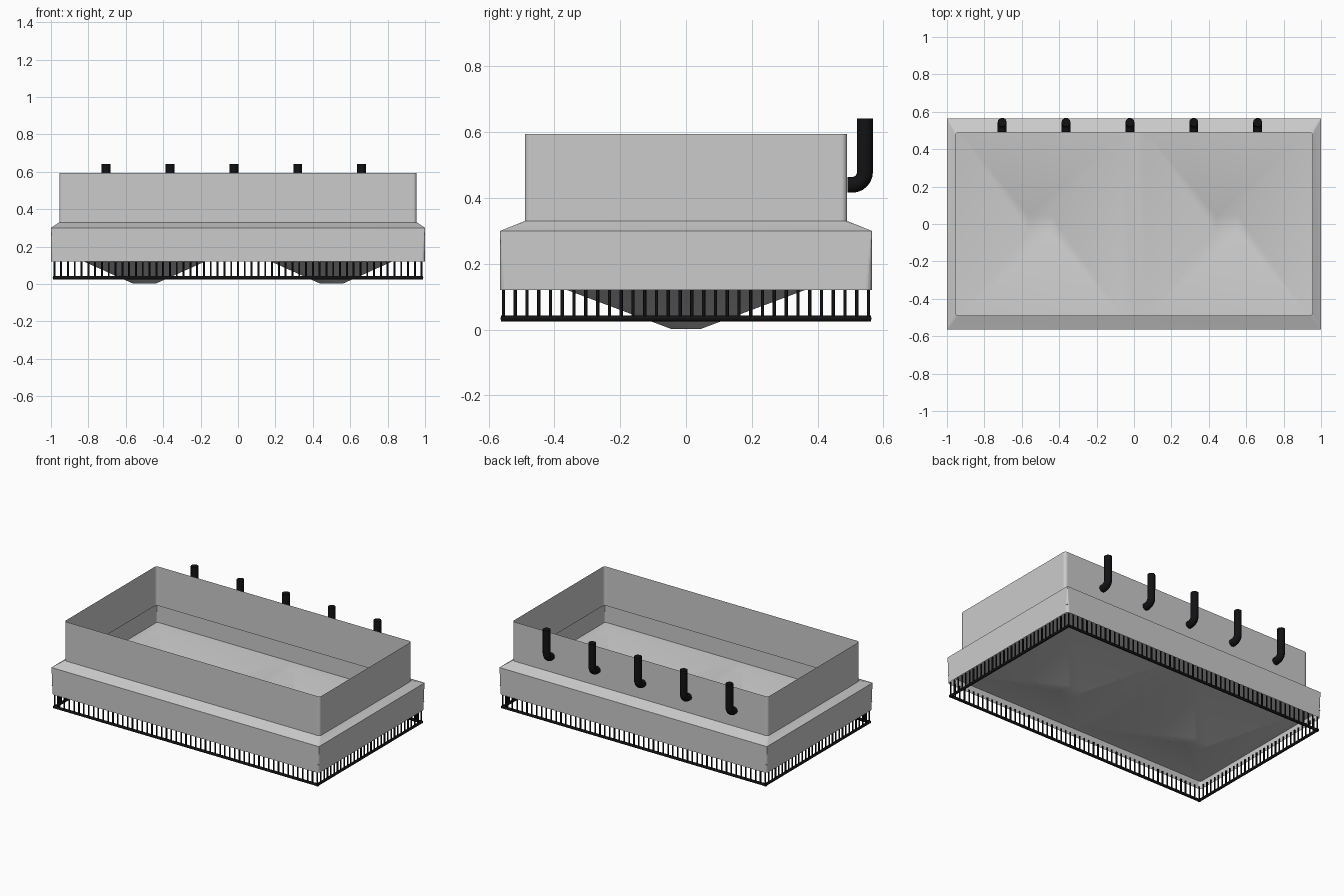
import bpy, bmesh
from math import pi, sin, cos

if "Cube" in bpy.data.objects:
    bpy.data.objects.remove(bpy.data.objects["Cube"])

black = bpy.data.materials.new("black_metal")
black.diffuse_color = (0.006, 0.006, 0.007, 1)
black.use_nodes = True
black.node_tree.nodes["Principled BSDF"].inputs["Base Color"].default_value = black.diffuse_color


def finish(bm, name, mat=None, angle=30):
    bmesh.ops.recalc_face_normals(bm, faces=bm.faces)
    me = bpy.data.meshes.new(name)
    bm.to_mesh(me)
    bm.free()
    ob = bpy.data.objects.new(name, me)
    bpy.context.collection.objects.link(ob)
    if mat:
        me.materials.append(mat)
    smooth(ob, angle)
    return ob


def smooth(ob, angle):
    bpy.ops.object.select_all(action='DESELECT')
    ob.select_set(True)
    bpy.context.view_layer.objects.active = ob
    bpy.ops.object.shade_smooth_by_angle(angle=angle * pi / 180)


def rounded_loop(bm, hx, hy, r, z, seg=4):
    """Ring of vertices along a rounded rectangle."""
    ring = []
    for i, (sx, sy) in enumerate(((1, 1), (-1, 1), (-1, -1), (1, -1))):
        for k in range(seg + 1):
            a = (i + k / seg) * pi / 2
            ring.append(bm.verts.new((sx * (hx - r) + r * cos(a), sy * (hy - r) + r * sin(a), z)))
    return ring


def bridge(bm, a, b):
    for i in range(len(a)):
        j = (i + 1) % len(a)
        bm.faces.new((a[i], a[j], b[j], b[i]))


# Open tub: skirt, sloping shoulder and upper wall
bm = bmesh.new()
levels = [(1.0, 0.565, 0.02, 0.12), (1.0, 0.565, 0.003, 0.30),
          (0.955, 0.49, 0.018, 0.33), (0.955, 0.49, 0.018, 0.595)]
rings = [rounded_loop(bm, *lv) for lv in levels]
for a, b in zip(rings, rings[1:]):
    bridge(bm, a, b)
finish(bm, "tub_walls", angle=10)

# Twin hopper floor, smooth shaded
bm = bmesh.new()
for cx in (-0.5, 0.5):
    rings = []
    for hx, hy, z in ((0.5, 0.565, 0.175), (0.44, 0.5, 0.172), (0.06, 0.045, 0.002)):
        rings.append([bm.verts.new((cx + sx * hx, sy * hy, z))
                      for sx, sy in ((1, 1), (-1, 1), (-1, -1), (1, -1))])
    bridge(bm, rings[0], rings[1])
    bridge(bm, rings[1], rings[2])
    bm.faces.new(rings[2])
bmesh.ops.remove_doubles(bm, verts=bm.verts, dist=0.001)
finish(bm, "hopper_floor", angle=40)


def tube(name, points, radius):
    """Capped round tube along a path."""
    cu = bpy.data.curves.new(name, 'CURVE')
    cu.dimensions = '3D'
    cu.bevel_depth, cu.bevel_resolution, cu.use_fill_caps = radius, 4, True
    sp = cu.splines.new('POLY')
    sp.points.add(len(points) - 1)
    for p, co in zip(sp.points, points):
        p.co = (*co, 1)
    ob = bpy.data.objects.new(name, cu)
    bpy.context.collection.objects.link(ob)
    bpy.ops.object.select_all(action='DESELECT')
    ob.select_set(True)
    bpy.context.view_layer.objects.active = ob
    bpy.ops.object.convert(target='MESH')
    ob = bpy.context.view_layer.objects.active
    ob.data.materials.clear()
    ob.data.materials.append(black)
    smooth(ob, 40)


# Row of elbow pipes on the back wall
for n in range(5):
    x = -0.705 + 0.3415 * n
    bend = [(x, 0.505 + 0.039 * sin(t * pi / 12), 0.479 - 0.039 * cos(t * pi / 12)) for t in range(7)]
    tube(f"pipe_{n + 1}", [(x, 0.491, 0.44)] + bend + [(x, 0.544, 0.641)], 0.024)

# Railing below the skirt: bottom rails and evenly spaced bars
RX, RY, RZ = 0.982, 0.555, 0.034
for s in (-1, 1):
    tube("long_rail", [(-RX - 0.007, s * RY, RZ), (RX + 0.007, s * RY, RZ)], 0.009)
    tube("short_rail", [(s * RX, -RY - 0.007, RZ), (s * RX, RY + 0.007, RZ)], 0.009)

bm = bmesh.new()


def bar(x, y):
    g = bmesh.ops.create_cone(bm, cap_ends=True, segments=8, radius1=0.005, radius2=0.005, depth=0.1)
    bmesh.ops.translate(bm, verts=g["verts"], vec=(x, y, 0.08))


NX, NY = 54, 31
for s in (-1, 1):
    for i in range(NX + 1):
        bar(-RX + 2 * RX * i / NX, s * RY)
    for i in range(1, NY):
        bar(s * RX, -RY + 2 * RY * i / NY)
finish(bm, "railing_bars", black, angle=50)
